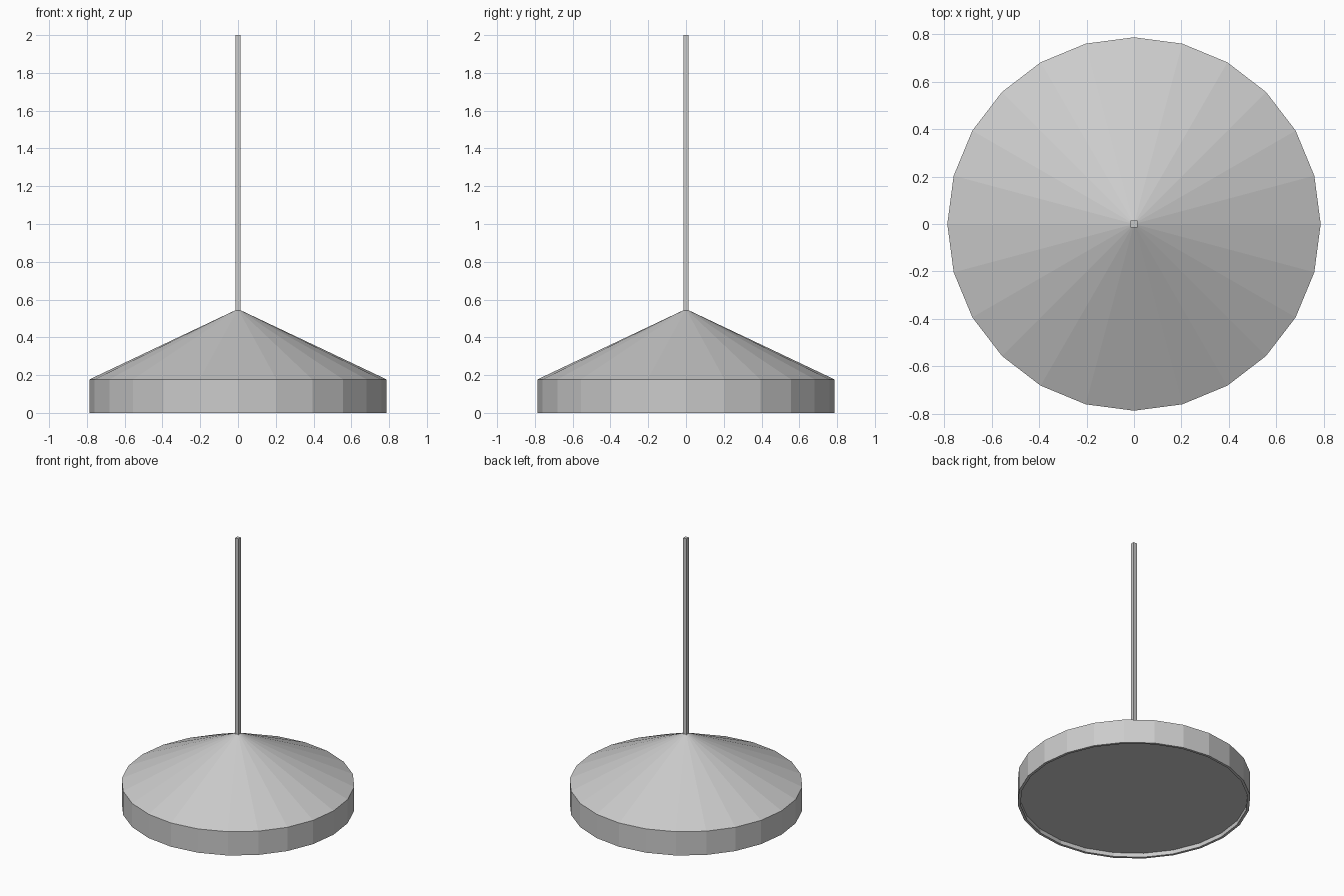
import bpy, bmesh
from math import sin, cos, tau

if "Cube" in bpy.data.objects:
    bpy.data.objects.remove(bpy.data.objects["Cube"])

SIDES = 24


def lathe(name, profile):
    """Revolve (radius, z) points; radius 0 becomes a pole, open ends stay capped."""
    bm = bmesh.new()
    rings = []
    for r, z in profile:
        if r == 0:
            rings.append([bm.verts.new((0, 0, z))] * SIDES)
        else:
            rings.append([bm.verts.new((r * cos(tau * i / SIDES), r * sin(tau * i / SIDES), z))
                          for i in range(SIDES)])
    for a, b in zip(rings, rings[1:]):
        for i in range(SIDES):
            j = (i + 1) % SIDES
            bm.faces.new(list(dict.fromkeys((a[i], a[j], b[j], b[i]))))
    bm.faces.new(rings[0][::-1])
    bmesh.ops.recalc_face_normals(bm, faces=bm.faces)
    mesh = bpy.data.meshes.new(name)
    bm.to_mesh(mesh)
    bm.free()
    obj = bpy.data.objects.new(name, mesh)
    bpy.context.collection.objects.link(obj)
    return obj


# Lamp shade: recessed diffuser disc, thin rim, straight band and cone
lathe("lamp_shade", [(0.768, 0.03), (0.768, 0), (0.787, 0), (0.787, 0.177), (0, 0.55)])

# Square hanging rod
bottom, top = 0.54, 2.0
bpy.ops.mesh.primitive_cube_add(size=1, location=(0, 0, (bottom + top) / 2))
rod = bpy.context.object
rod.name = "hanging_rod"
rod.scale = (0.028, 0.028, top - bottom)
bpy.ops.object.transform_apply(location=False, rotation=False, scale=True)
